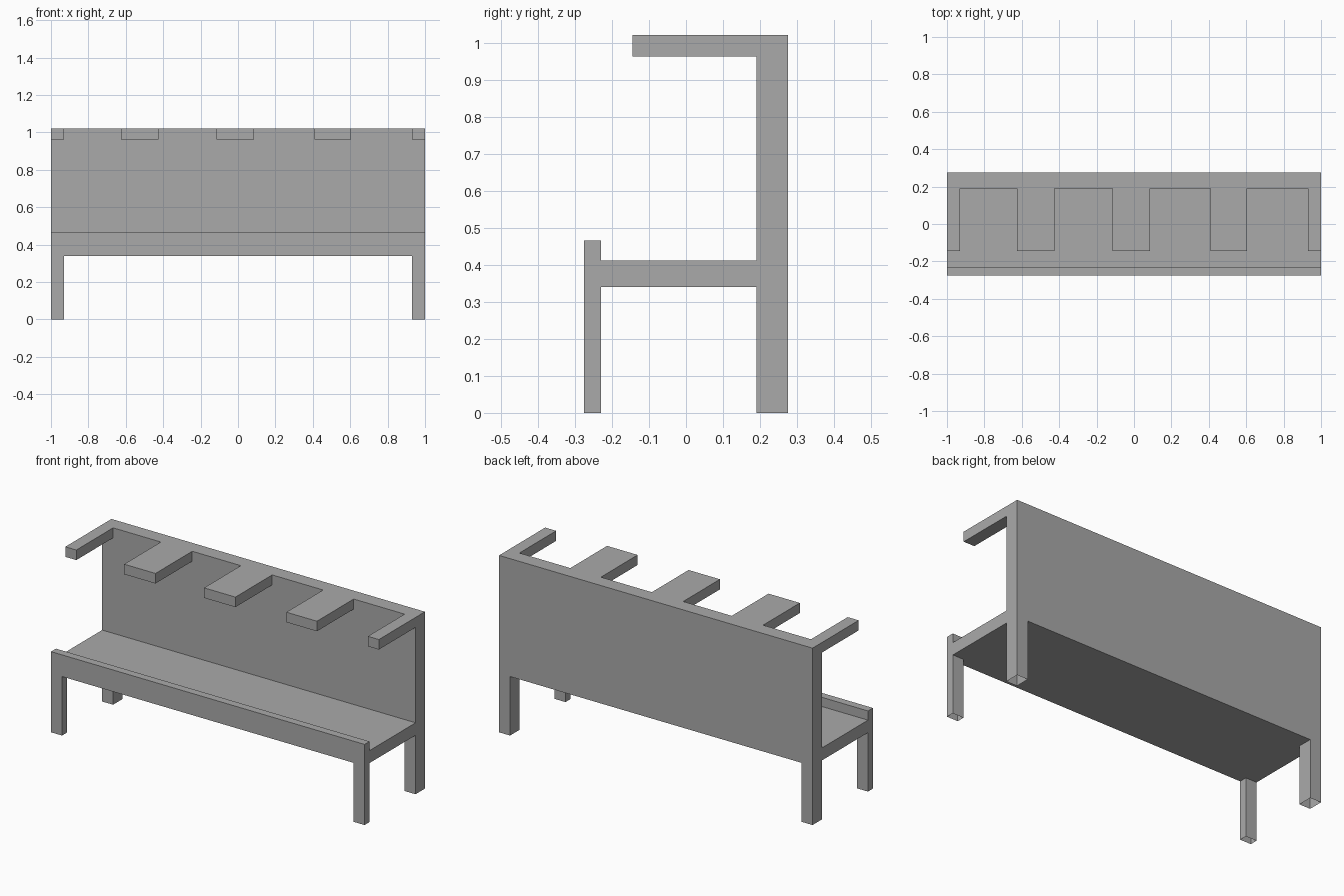
import bpy
import bmesh
from mathutils import Vector

default = bpy.data.objects.get("Cube")
if default:
    bpy.data.objects.remove(default, do_unlink=True)

grey = bpy.data.materials.new("plain grey")
grey.use_nodes = True
grey.diffuse_color = (0.4, 0.4, 0.4, 1)
grey.node_tree.nodes["Principled BSDF"].inputs["Base Color"].default_value = (0.4, 0.4, 0.4, 1)

# Shared levels and depths
FRONT, RAIL_BACK, BACK_FRONT, BACK = -0.275, -0.23, 0.19, 0.275
UNDER, SEAT, RAIL, TOP = 0.34, 0.412, 0.465, 1.02
LEG_X = 0.93


def extrude(name, profile, x0, x1, open_sides=()):
    """Extrude a y-z profile along x, leaving out faces that point in open_sides."""
    bm = bmesh.new()
    face = bm.faces.new([bm.verts.new((x0, y, z)) for y, z in profile])
    grown = bmesh.ops.extrude_face_region(bm, geom=[face], use_keep_orig=True)["geom"]
    moved = [v for v in grown if isinstance(v, bmesh.types.BMVert)]
    bmesh.ops.translate(bm, verts=moved, vec=(x1 - x0, 0, 0))
    bmesh.ops.recalc_face_normals(bm, faces=bm.faces)
    bm.normal_update()
    hidden = [f for f in bm.faces if any(f.normal.dot(Vector(d)) > 0.9 for d in open_sides)]
    bmesh.ops.delete(bm, geom=hidden, context="FACES")
    mesh = bpy.data.meshes.new(name)
    bm.to_mesh(mesh)
    bm.free()
    mesh.materials.append(grey)
    obj = bpy.data.objects.new(name, mesh)
    bpy.context.collection.objects.link(obj)
    return obj


def rect(y0, y1, z0, z1):
    return [(y0, z0), (y1, z0), (y1, z1), (y0, z1)]


# Seat, front lip and tall back panel as one section
extrude("seat_and_back", [
    (FRONT, UNDER), (BACK, UNDER), (BACK, TOP), (BACK_FRONT, TOP),
    (BACK_FRONT, SEAT), (RAIL_BACK, SEAT), (RAIL_BACK, RAIL), (FRONT, RAIL),
], -1, 1)

# Four hollow legs, open underneath
for side, x0, x1 in (("right", -1, -LEG_X), ("left", LEG_X, 1)):
    for end, y0, y1 in (("front", FRONT, RAIL_BACK), ("back", BACK_FRONT, BACK)):
        extrude(f"{end}_leg_{side}", rect(y0, y1, 0, UNDER), x0, x1,
                open_sides=((0, 0, 1), (0, 0, -1)))

# Arms reaching forward from the top of the back panel
arms = [(-1, -LEG_X), (-0.625, -0.425), (-0.115, 0.085), (0.41, 0.605), (LEG_X, 1)]
for i, (x0, x1) in enumerate(arms):
    extrude(f"top_arm_{i + 1}", rect(-0.145, BACK_FRONT, 0.962, TOP), x0, x1,
            open_sides=((0, 1, 0),))
